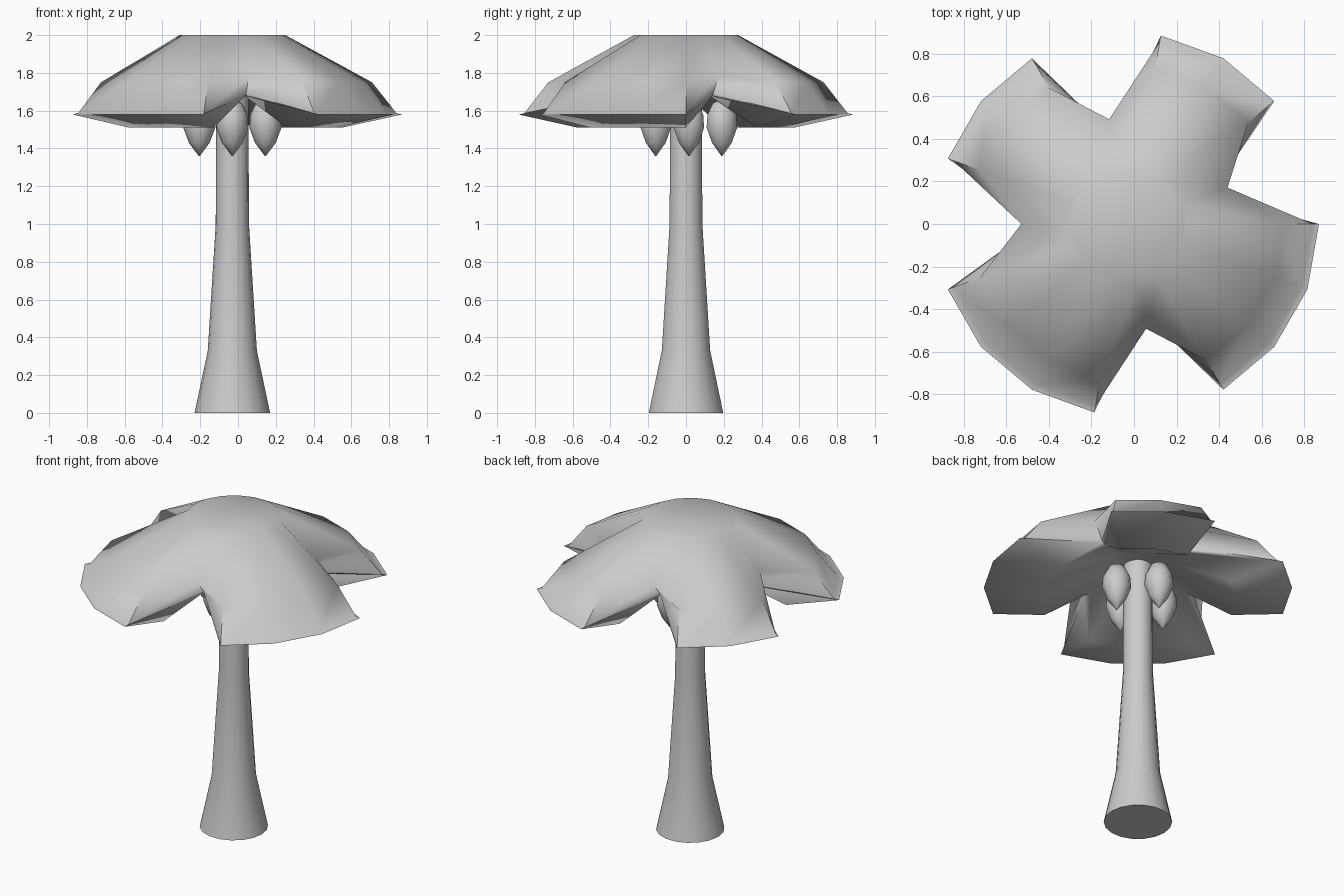
import bpy, bmesh, math

cube = bpy.data.objects.get("Cube")
if cube:
    bpy.data.objects.remove(cube, do_unlink=True)

CX = -0.03  # stem axis

grey = bpy.data.materials.new("plain_grey")
grey.use_nodes = True
COLOR = (0.6, 0.6, 0.6, 1)
grey.diffuse_color = COLOR
grey.node_tree.nodes["Principled BSDF"].inputs["Base Color"].default_value = COLOR


def lathe(name, rings, sides, center, notches=(), start=0.0, smooth=60):
    """Skin rings of (radius, z, notch radius, notch z), capped at both ends."""
    bm = bmesh.new()
    loops = []
    for ring in rings:
        loop = []
        for i in range(sides):
            a = start + 2 * math.pi * i / sides
            r, z = ring[2:] if i in notches else ring[:2]
            loop.append(bm.verts.new((r * math.cos(a), r * math.sin(a), z)))
        loops.append(loop)
    for low, high in zip(loops, loops[1:]):
        for i in range(sides):
            j = (i + 1) % sides
            bm.faces.new((low[i], low[j], high[j], high[i]))
    bm.faces.new(loops[0][::-1])
    bm.faces.new(loops[-1])
    bmesh.ops.recalc_face_normals(bm, faces=bm.faces)
    mesh = bpy.data.meshes.new(name)
    bm.to_mesh(mesh)
    bm.free()
    mesh.materials.append(grey)
    obj = bpy.data.objects.new(name, mesh)
    obj.location = (center[0], center[1], 0)
    bpy.context.collection.objects.link(obj)
    bpy.ops.object.select_all(action='DESELECT')
    obj.select_set(True)
    bpy.context.view_layer.objects.active = obj
    bpy.ops.object.shade_smooth_by_angle(angle=math.radians(smooth))
    return obj


# Flared stem
lathe("stem", [(0.2, 0), (0.13, 0.33), (0.088, 1.0), (0.085, 1.74)], 18, (CX, 0))

# Four-lobed cap: every notch column is pulled in towards the stem
cap_rings = [
    (0.18, 1.72, 0.18, 1.72),   # hollow underside
    (0.58, 1.51, 0.36, 1.68),   # lowest ring
    (0.90, 1.58, 0.41, 1.68),   # outer rim
    (0.87, 1.585, 0.42, 1.69),  # thin lip
    (0.74, 1.75, 0.50, 1.78),   # shoulder
    (0.28, 2.0, 0.28, 2.0),     # flat crown
]
lathe("cap", cap_rings, 18, (CX, 0), notches=(1, 5, 9, 14))

# Hanging pods around the stem
pod = [(0.003, 1.36), (0.055, 1.43), (0.085, 1.51), (0.08, 1.58),
       (0.05, 1.64), (0.003, 1.66)]
for k, side in enumerate(("left", "back", "right", "front")):
    a = k * math.pi / 2
    lathe("pod_" + side, pod, 10,
          (CX + 0.175 * math.cos(a), 0.015 + 0.175 * math.sin(a)))
